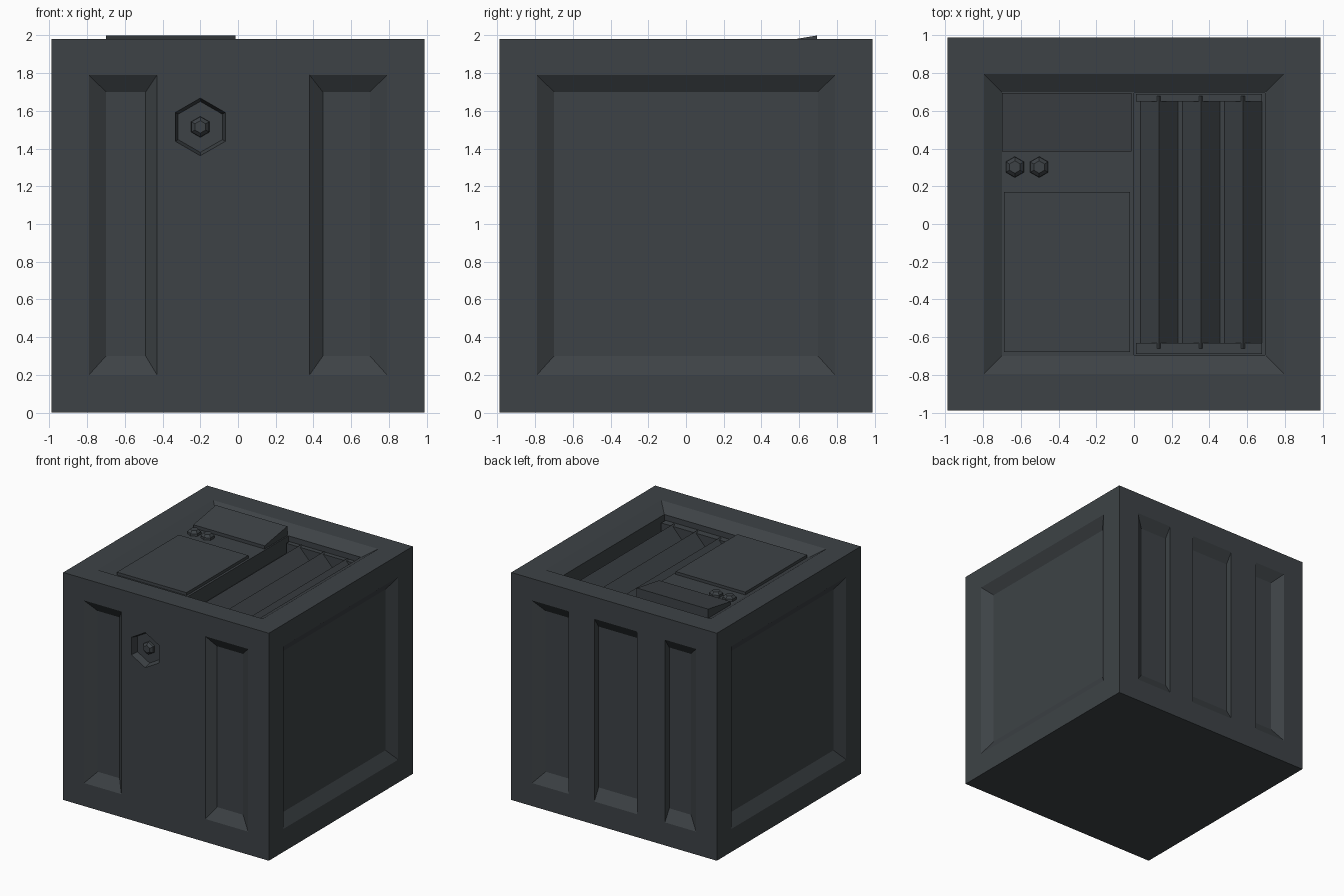
import bpy, bmesh, math

if "Cube" in bpy.data.objects:
    bpy.data.objects.remove(bpy.data.objects["Cube"])

H, TOP, D = 0.99, 1.98, 0.06   # half width, rim height, panel depth

mat = bpy.data.materials.new("dark_slate_grey")
mat.diffuse_color = (0.047, 0.055, 0.061, 1)
mat.use_nodes = True
mat.node_tree.nodes["Principled BSDF"].inputs["Base Color"].default_value = mat.diffuse_color

# Side frames: (u, v, distance outward) -> world position
SIDES = {
    "front": lambda u, v, w: (u, -H - w, v),
    "back": lambda u, v, w: (u, H + w, v),
    "right": lambda u, v, w: (H + w, u, v),
    "left": lambda u, v, w: (-H - w, u, v),
    "top": lambda u, v, w: (u, v, TOP + w),
}


def loft(name, rings):
    """Closed flat-faced solid through rings of equal point count."""
    bm = bmesh.new()
    loops = [[bm.verts.new(p) for p in r] for r in rings]
    n = len(loops[0])
    bm.faces.new(loops[0])
    bm.faces.new(loops[-1])
    for a, b in zip(loops, loops[1:]):
        for i in range(n):
            j = (i + 1) % n
            bm.faces.new((a[i], a[j], b[j], b[i]))
    bmesh.ops.recalc_face_normals(bm, faces=bm.faces)
    me = bpy.data.meshes.new(name)
    bm.to_mesh(me)
    bm.free()
    ob = bpy.data.objects.new(name, me)
    bpy.context.collection.objects.link(ob)
    me.materials.append(mat)
    return ob


def rect(u0, u1, v0, v1):
    return [(u0, v0), (u1, v0), (u1, v1), (u0, v1)]


def hexagon(u, v, r):
    return [(u + r * math.sin(k * math.pi / 3), v + r * math.cos(k * math.pi / 3)) for k in range(6)]


def stack(name, side, *layers):
    """Loft outlines at given distances from a side of the box."""
    f = SIDES[side]
    return loft(name, [[f(u, v, w) for u, v in pts] for pts, w in layers])


def box(name, x0, x1, y0, y1, z0, z1):
    return stack(name, "top", (rect(x0, x1, y0, y1), z0 - TOP), (rect(x0, x1, y0, y1), z1 - TOP))


def carve(side, outer, inner, depth=D):
    c = stack("cutter", side, (outer, 0.03), (outer, 0), (inner, -depth))
    cut(c)


def cut(c):
    c.hide_render = True
    m = body.modifiers.new("cut", "BOOLEAN")
    m.operation, m.solver, m.object = "DIFFERENCE", "EXACT", c
    bpy.context.view_layer.objects.active = body
    bpy.ops.object.modifier_apply(modifier=m.name)
    bpy.data.objects.remove(c)


# Main box
body = box("body", -H, H, -H, H, 0, TOP)

# Large sunken panels on both sides and the top
for s in ("right", "left"):
    carve(s, rect(-.79, .79, .2, 1.79), rect(-.7, .7, .3, 1.7))
carve("top", rect(-.795, .795, -.795, .795), rect(-.7, .7, -.7, .7))

# Upright panels: outer and inner left/right edges
for s, o0, o1, i0, i1 in (("front", -.79, -.43, -.70, -.49),
                          ("front", .38, .79, .45, .70),
                          ("back", .44, .79, .44, .70),
                          ("back", -.22, .19, -.22, .19),
                          ("back", -.79, -.49, -.70, -.49)):
    carve(s, rect(o0, o1, .2, 1.79), rect(i0, i1, .3, 1.7))

# Hexagonal socket on the front, vent pit on the top
carve("front", hexagon(-.2, 1.515, .153), hexagon(-.2, 1.515, .135))
cut(box("pit_cutter", 0, .695, -.695, .695, 1.78, 1.95))


# Tapered hexagonal bolts
def bolt(name, side, u, v):
    stack(name, side, (hexagon(u, v, .056), -D - .005), (hexagon(u, v, .054), -D + .02),
          (hexagon(u, v, .033), -D + .04))


bolt("front_bolt", "front", -.2, 1.515)
bolt("top_bolt_1", "top", -.632, .302)
bolt("top_bolt_2", "top", -.503, .302)

# Flat hatch and sloped box on the left of the top
box("hatch", -.69, -.02, -.68, .17, 1.915, 1.945)
loft("sloped_box", [[(x, .385, 1.915), (x, .695, 1.915), (x, .695, 2.0), (x, .385, 1.948)]
                    for x in (-.7, -.012)])

# Vent slats and their end bars
for k in range(3):
    x = .03 + k * .223
    loft("vent_slat_%d" % (k + 1), [[(x, y, 1.775), (x + .207, y, 1.775), (x + .102, y, 1.885)]
                                    for y in (-.66, .68)])
box("vent_bar_front", .01, .68, -.69, -.63, 1.775, 1.875)
box("vent_bar_back", .01, .68, .65, .69, 1.775, 1.875)
